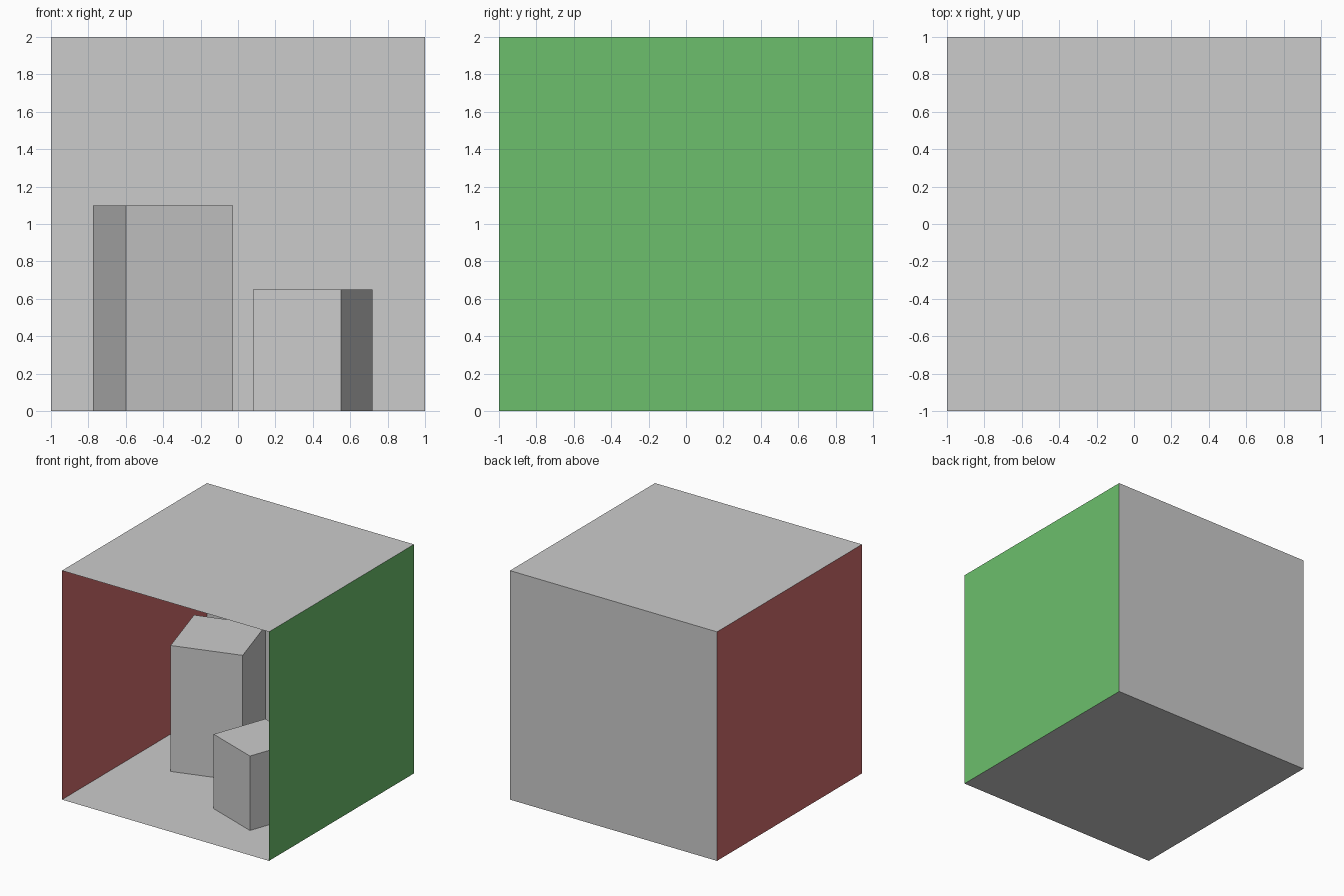
import bpy, math
from mathutils import Matrix

if "Cube" in bpy.data.objects:
    bpy.data.objects.remove(bpy.data.objects["Cube"])


def material(name, rgb):
    m = bpy.data.materials.new(name)
    m.diffuse_color = (*rgb, 1)
    m.use_nodes = True
    m.node_tree.nodes["Principled BSDF"].inputs["Base Color"].default_value = m.diffuse_color
    return m


GREY = material("light grey", (0.60, 0.60, 0.60))
RED = material("red", (0.63, 0.15, 0.15))
GREEN = material("green", (0.15, 0.52, 0.15))


def panel(name, loc, rot, mat):
    """Single-sheet 2 x 2 panel facing into the room."""
    bpy.ops.mesh.primitive_plane_add(size=2, location=loc,
                                     rotation=[math.radians(a) for a in rot])
    ob = bpy.context.object
    ob.name = name
    ob.data.materials.append(mat)


def block(name, x, y, side, height, angle):
    """Upright square block on the floor, turned about z."""
    bpy.ops.mesh.primitive_cube_add(size=1, location=(x, y, height / 2),
                                    rotation=(0, 0, math.radians(angle)))
    ob = bpy.context.object
    ob.name = name
    ob.data.transform(Matrix.Diagonal((side, side, height, 1)))
    ob.data.materials.append(GREY)


# Room shell, open at the front
panel("floor", (0, 0, 0), (0, 0, 0), GREY)
panel("ceiling", (0, 0, 2), (180, 0, 0), GREY)
panel("back_wall", (0, 1, 1), (90, 0, 0), GREY)
panel("left_wall", (-1, 0, 1), (0, 90, 0), RED)
panel("right_wall", (1, 0, 1), (0, -90, 0), GREEN)

# Two turned blocks standing inside
block("tall_block", -0.40, 0.30, 0.60, 1.10, 17)
block("short_block", 0.40, -0.30, 0.50, 0.65, -20)
